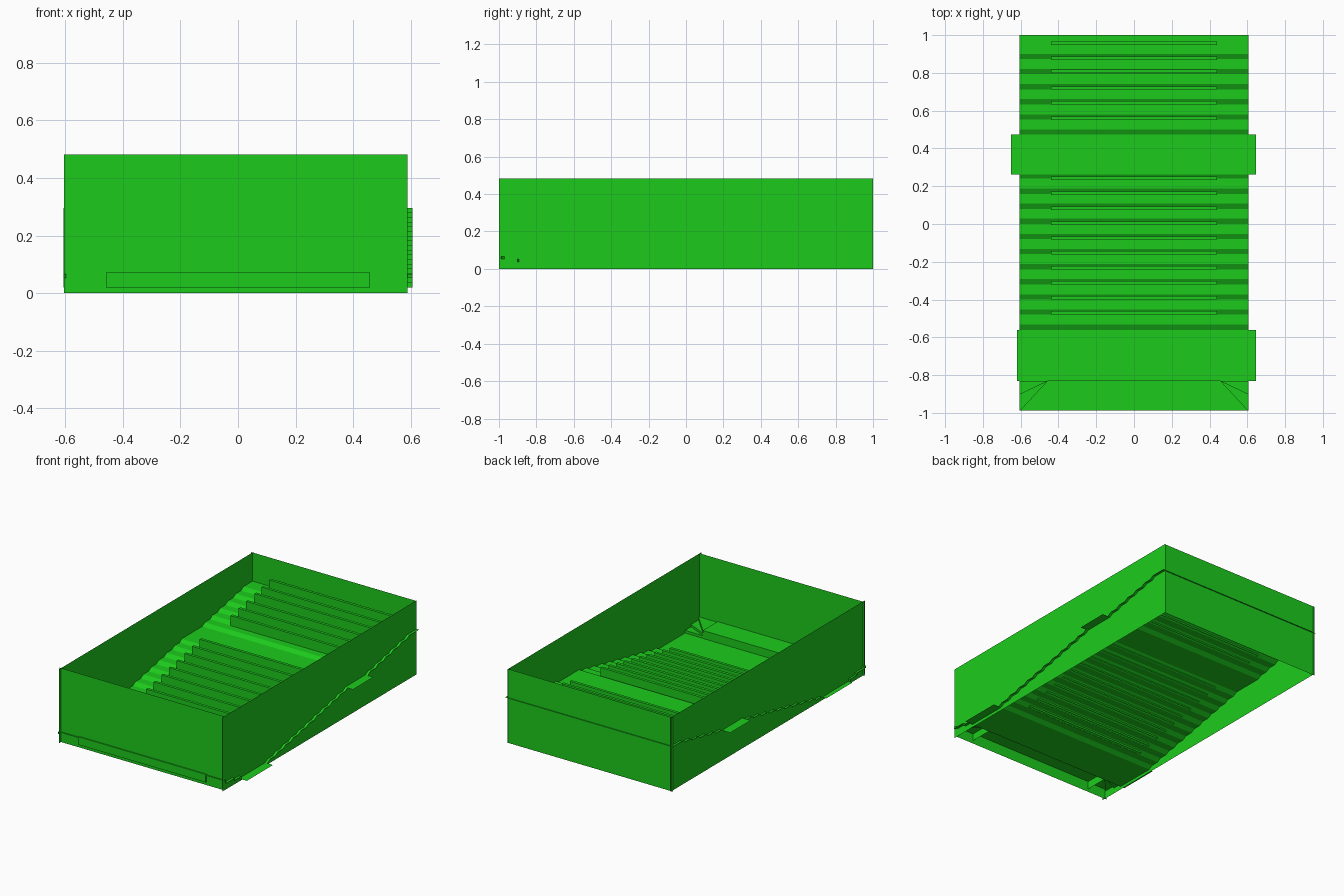
import bpy

if "Cube" in bpy.data.objects:
    bpy.data.objects.remove(bpy.data.objects["Cube"])

green = bpy.data.materials.new("green")
green.diffuse_color = (0.012, 0.6, 0.012, 1)
green.use_nodes = True
green.node_tree.nodes["Principled BSDF"].inputs["Base Color"].default_value = green.diffuse_color


def mesh(name, verts, faces):
    me = bpy.data.meshes.new(name)
    me.from_pydata(verts, [], faces)
    me.materials.append(green)
    ob = bpy.data.objects.new(name, me)
    bpy.context.collection.objects.link(ob)
    return ob


def panel(name, a, b, z0, z1):
    """Upright sheet between plan points a and b."""
    return mesh(name, [(*a, z0), (*b, z0), (*b, z1), (*a, z1)], [(0, 1, 2, 3)])


def extrude_x(name, profile, x0, x1):
    """Sheet swept along x from a (y, z) profile."""
    verts = [(x, y, z) for y, z in profile for x in (x0, x1)]
    faces = [(2*i, 2*i+1, 2*i+3, 2*i+2) for i in range(len(profile) - 1)]
    return mesh(name, verts, faces)


def open_box(name, x0, x1, y0, y1, z0, z1):
    """Box without a bottom."""
    plan = [(x0, y0), (x1, y0), (x1, y1), (x0, y1)]
    verts = [(*p, z) for z in (z0, z1) for p in plan]
    faces = [(i, (i+1) % 4, (i+1) % 4 + 4, i + 4) for i in range(4)] + [(4, 5, 6, 7)]
    return mesh(name, verts, faces)


# Enclosing walls, thin sheets
H = 0.482
panel("left_wall", (-0.59, -1), (-0.59, 1), 0, H)
panel("right_wall", (0.588, -1), (0.588, 1), 0, H)
panel("front_wall", (-0.603, -0.98), (0.588, -0.98), 0, H)
panel("back_wall", (-0.603, 0.993), (0.588, 0.993), 0, H)

# Stair flights with sloped risers
RISE = 0.0162
HALF = 0.014


def flight(name, y0, z0, count, y_end):
    pts = [(y0 - HALF, z0)]
    for i in range(count):
        y = y0 + 0.08 * i
        if i:
            pts.append((y - HALF, z0 + RISE * i))
        pts.append((y + HALF, z0 + RISE * (i + 1)))
    pts.append((y_end, z0 + RISE * count))
    extrude_x(name, pts, -0.605, 0.605)


Z_LOW = 0.02
Z_MID = Z_LOW + 11 * RISE
flight("lower_flight", -0.546, Z_LOW, 11, 0.27)
flight("upper_flight", 0.487, Z_MID, 6, 1.0)

# Landings, wider than the walls
extrude_x("lower_landing", [(-0.83, Z_LOW), (-0.56, Z_LOW)], -0.62, 0.645)
extrude_x("upper_landing", [(0.262, Z_MID), (0.473, Z_MID)], -0.65, 0.645)

# Thin bench backs across each step
for i in range(10):
    y = -0.469 + 0.079 * i
    z = Z_LOW + RISE * (i + 1)
    open_box(f"lower_bench_{i}", -0.44, 0.44, y - 0.009, y + 0.009, z, z + 0.065)
for i, y in enumerate((0.56, 0.642, 0.72, 0.808, 0.877, 0.957)):
    z = Z_MID + RISE * (i + 1)
    open_box(f"upper_bench_{i}", -0.44, 0.44, y - 0.009, y + 0.009, z, z + 0.065)

# Raised front platform
open_box("front_platform", -0.458, 0.458, -0.988, -0.828, Z_LOW, 0.072)

# Fan-shaped corner steps on both sides
rim = [(0.605, -0.83), (0.605, -0.9), (0.605, -0.988), (0.458, -0.988)]
levels = [Z_LOW, 0.037, 0.052, 0.067]
for side, s in (("left", -1), ("right", 1)):
    hub = (0.458 * s, -0.83)
    for i in range(3):
        a, b = [(p[0] * s, p[1]) for p in rim[i:i + 2]]
        z = levels[i + 1]
        mesh(f"{side}_winder_{i}", [(*hub, z), (*a, z), (*b, z)], [(0, 1, 2)])
        panel(f"{side}_winder_riser_{i}", hub, a, levels[i], z)
